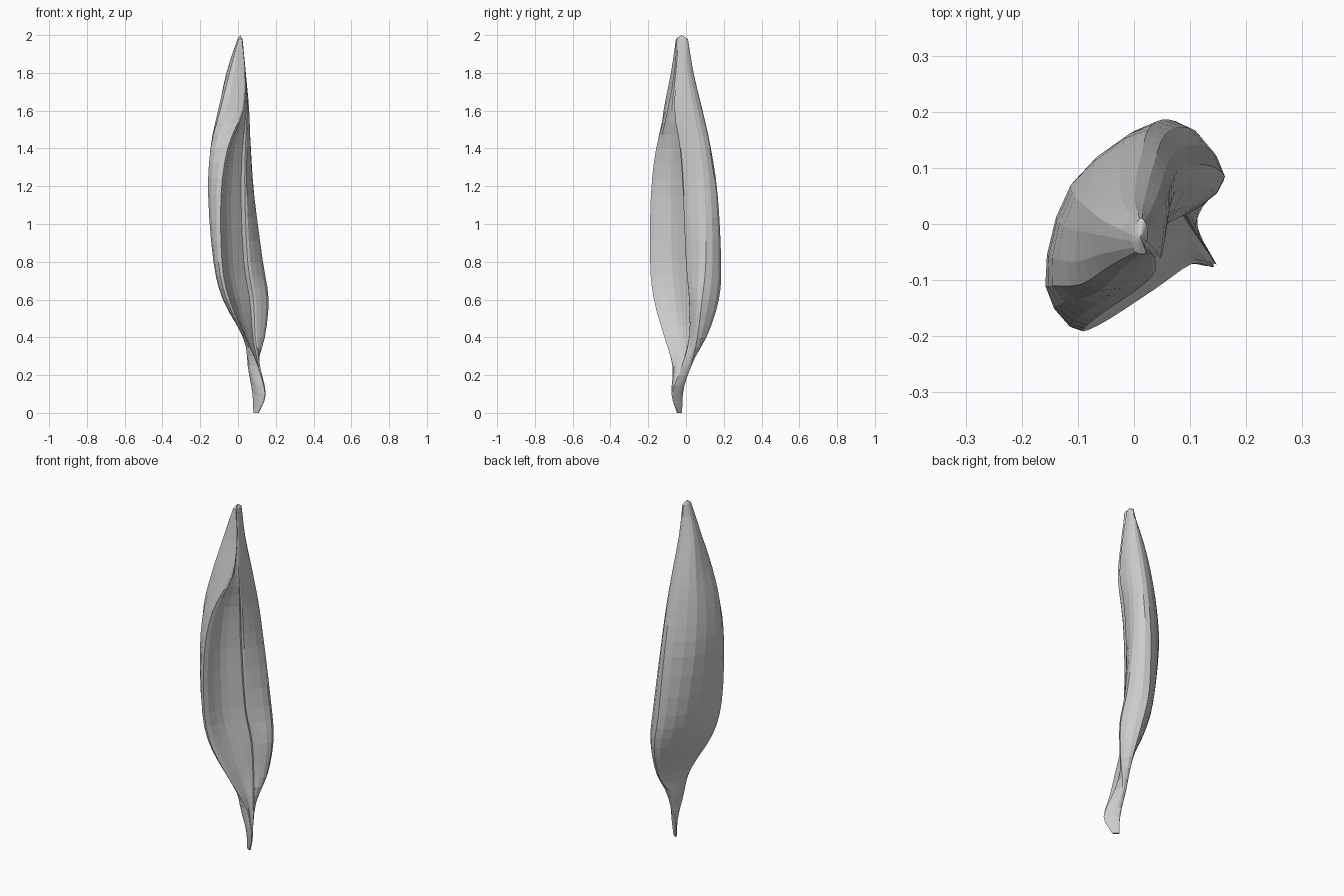
import bpy, bmesh
from mathutils import Vector

if "Cube" in bpy.data.objects:
    bpy.data.objects.remove(bpy.data.objects["Cube"])

# Kidney-shaped cross-sections: height, then x, y of six points
# (front lobe, left bulge, back left, back, right bulge, right flap edge)
SECTIONS = [
    (1.98, .022, -.052, .003, -.05, -.003, -.02, .01, .01, .022, 0, .024, -.03),
    (1.80, .032, -.066, -.045, -.076, -.058, .008, .002, .04, .038, .01, .04, -.045),
    (1.60, .02, -.105, -.095, -.108, -.09, .035, .005, .088, .057, .04, .05, -.055),
    (1.40, -.055, -.158, -.145, -.11, -.11, .055, .015, .132, .068, .075, .047, -.027),
    (1.15, -.09, -.186, -.158, -.11, -.108, .075, .025, .168, .086, .1, .047, -.01),
    (0.80, -.085, -.19, -.13, -.115, -.06, .085, .05, .186, .132, .105, .065, .004),
    (0.60, -.045, -.17, -.08, -.1, -.008, .075, .085, .174, .162, .085, .095, .018),
    (0.40, .04, -.114, .026, -.075, .055, .025, .1, .108, .142, .06, .1, .018),
    (0.25, .105, -.07, .06, -.066, .052, -.03, .07, .02, .1, .025, .116, -.02),
    (0.10, .14, -.077, .105, -.062, .078, -.035, .083, -.016, .11, -.033, .145, -.07),
    (0.00, .108, -.048, .092, -.042, .082, -.03, .084, -.02, .095, -.028, .11, -.04),
]


def spline(points, steps):
    """Smooth curve through points, with a number of steps per span."""
    p = [points[0] * 2 - points[1]] + points + [points[-1] * 2 - points[-2]]
    out = []
    for i in range(1, len(p) - 2):
        a, b, c, d = p[i - 1:i + 3]
        for k in range(steps):
            t = k / steps
            out.append(b + (c - a) * (t / 2)
                       + (a * 2 - b * 5 + c * 4 - d) * (t * t / 2)
                       + (b * 3 - a - c * 3 + d) * (t ** 3 / 2))
    return out + [points[-1]]


def section(s):
    """Closed outline: concave front panel, round back, flap tucked into the seam."""
    pts = [Vector((s[i], s[i + 1], s[0])) for i in range(1, 13, 2)]
    gap = (pts[0] - pts[-1]).length
    seam = pts[-1] + Vector((-.14, .05, 0)) * gap
    panel = (pts[0] + seam) / 2 + Vector((-.09, .05, 0)) * gap
    return spline([seam, panel] + pts + [seam], 3)


# Loft the pod, smoothing along its length
rows = [section(s) for s in SECTIONS]
columns = [spline(list(col), 3) for col in zip(*rows)][:-1]

bm = bmesh.new()
grid = [[bm.verts.new(v) for v in col] for col in columns]
for left, right in zip(grid, grid[1:] + grid[:1]):
    for j in range(len(left) - 1):
        bm.faces.new((left[j], left[j + 1], right[j + 1], right[j]))
# Close the stem end and the rounded tip
bm.faces.new([col[-1] for col in grid])
tip = bm.faces.new([col[0] for col in grid])
peak = bmesh.ops.poke(bm, faces=[tip])["verts"][0]
peak.co.z = 2
bmesh.ops.recalc_face_normals(bm, faces=bm.faces)
mesh = bpy.data.meshes.new("folded_leaf_pod")
bm.to_mesh(mesh)
bm.free()
pod = bpy.data.objects.new("folded_leaf_pod", mesh)
bpy.context.collection.objects.link(pod)
